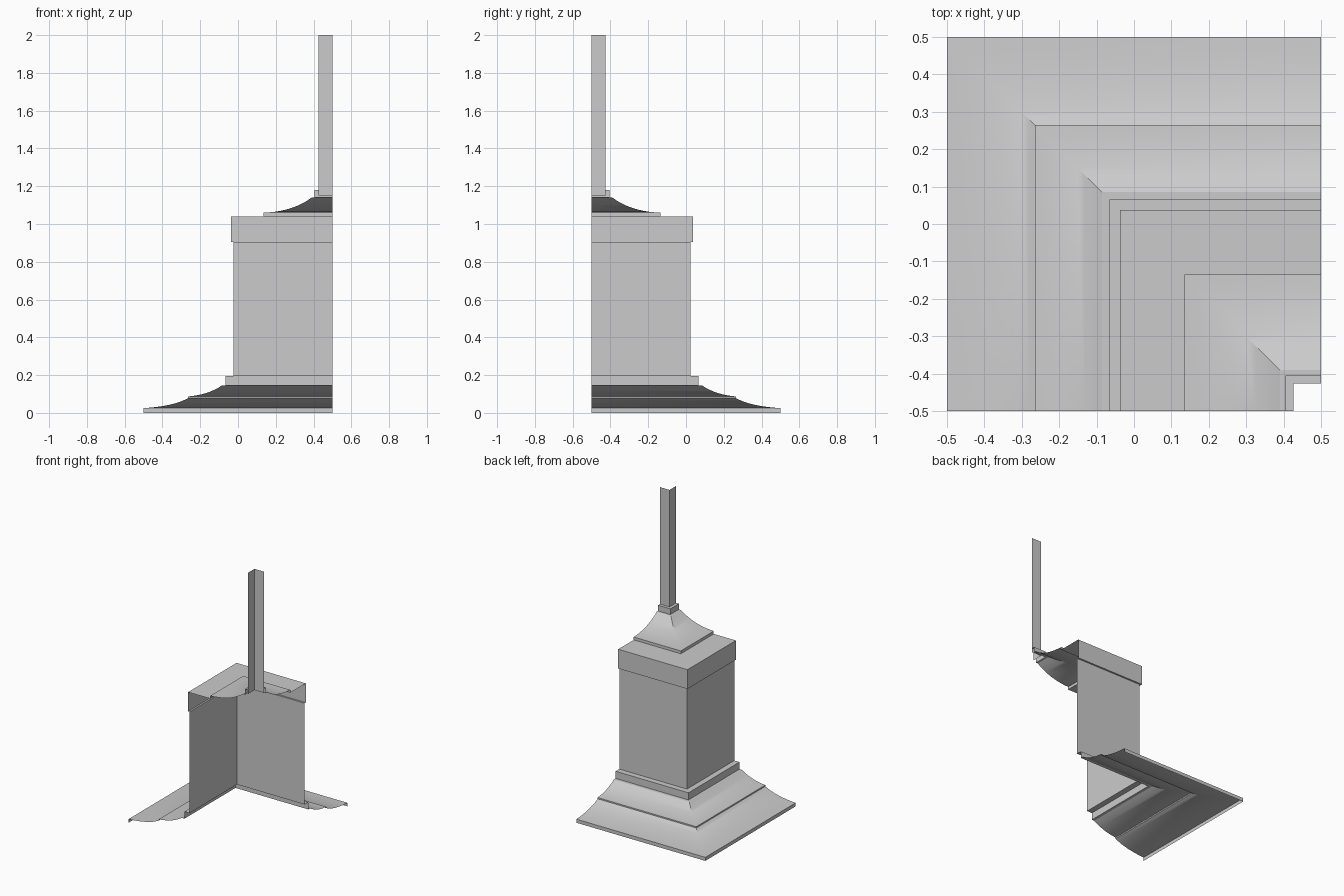
import bpy
import bmesh
from math import radians

# Remove the default cube only
cube = bpy.data.objects.get("Cube")
if cube:
    bpy.data.objects.remove(cube, do_unlink=True)

# Single stone colour
GREY = (0.6, 0.6, 0.6, 1.0)
stone = bpy.data.materials.new("stone_grey")
stone.use_nodes = True
stone.diffuse_color = GREY
stone.node_tree.nodes["Principled BSDF"].inputs["Base Color"].default_value = GREY

# The vertical axis of the quarter shell
AXIS_X, AXIS_Y = 0.5, -0.5


def sweep(start, control, end, steps=10):
    """Concave roof curve as a list of (distance, height) points."""
    points = []
    for i in range(steps + 1):
        t = i / steps
        a, b, c = (1 - t) ** 2, 2 * t * (1 - t), t * t
        points.append(tuple(a * p + b * q + c * r
                            for p, q, r in zip(start, control, end)))
    return points


def quarter_shell(name, profile):
    """Run a (distance, height) profile round one mitred square corner."""
    bm = bmesh.new()
    rows = []
    for d, z in profile:
        rows.append([bm.verts.new(co) for co in (
            (AXIS_X, AXIS_Y + d, z),
            (AXIS_X - d, AXIS_Y + d, z),
            (AXIS_X - d, AXIS_Y, z))])
    for low, high in zip(rows, rows[1:]):
        for side in range(2):
            bm.faces.new((low[side], low[side + 1], high[side + 1], high[side]))
    mesh = bpy.data.meshes.new(name)
    bm.to_mesh(mesh)
    bm.free()
    mesh.materials.append(stone)
    obj = bpy.data.objects.new(name, mesh)
    bpy.context.collection.objects.link(obj)
    bpy.ops.object.select_all(action="DESELECT")
    obj.select_set(True)
    bpy.context.view_layer.objects.active = obj
    bpy.ops.object.shade_smooth_by_angle(angle=radians(30))
    return obj


# Flared base in two tiers
quarter_shell("base_skirt",
              [(1.0, 0)]
              + sweep((1.0, 0.025), (0.84, 0.035), (0.765, 0.078))
              + sweep((0.765, 0.087), (0.66, 0.095), (0.585, 0.145))
              + [(0.565, 0.145)])

# Moulding under the column
quarter_shell("base_band", [(0.565, 0.145), (0.565, 0.195), (0.525, 0.195)])

# Plain column walls
quarter_shell("column", [(0.525, 0.195), (0.525, 0.905)])

# Heavy block on top of the column, with its thin underside and flat top
quarter_shell("capital", [(0.525, 0.905), (0.537, 0.905),
                          (0.537, 1.04), (0.365, 1.04)])

# Flared cap roof
quarter_shell("cap_roof",
              [(0.365, 1.04)]
              + sweep((0.365, 1.06), (0.21, 1.065), (0.11, 1.14))
              + [(0.095, 1.14)])

# Collar round the foot of the post
quarter_shell("post_collar", [(0.095, 1.14), (0.095, 1.18), (0.074, 1.18)])

# Tall open-topped post
quarter_shell("post", [(0.074, 1.15), (0.074, 2.0)])
